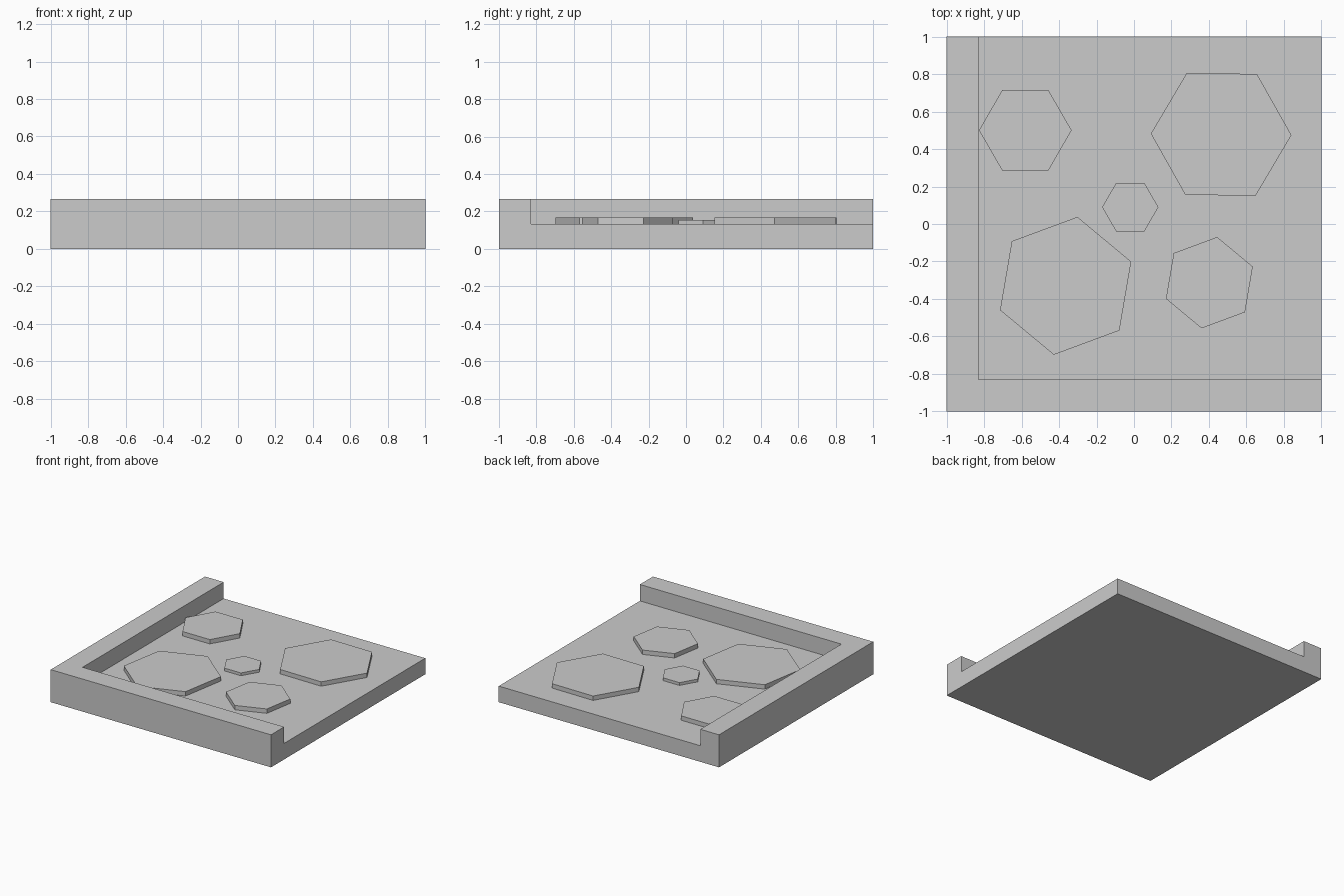
import bpy
from math import radians

if "Cube" in bpy.data.objects:
    bpy.data.objects.remove(bpy.data.objects["Cube"])

FLOOR, RIM = 0.132, 0.267   # floor height, wall height
WALL = -0.83                # inner face of both walls


def box(name, lo, hi):
    size = [b - a for a, b in zip(lo, hi)]
    bpy.ops.mesh.primitive_cube_add(size=1, location=[(a + b) / 2 for a, b in zip(lo, hi)])
    ob = bpy.context.object
    ob.name = name
    ob.scale = size
    bpy.ops.object.transform_apply(location=True, rotation=False, scale=True)
    return ob


def hex_pad(name, x, y, radius, angle, top):
    # Blender's first cylinder vertex lies on +y, so turn it to start on +x
    bpy.ops.mesh.primitive_cylinder_add(
        vertices=6, radius=radius, depth=top - FLOOR,
        location=(x, y, (top + FLOOR) / 2), rotation=(0, 0, radians(angle + 90)))
    bpy.context.object.name = name


# Tray: a slab with one corner cut away, leaving walls on the left and front
tray = box("tray", (-1, -1, 0), (1, 1, RIM))
cutter = box("tray_cutter", (WALL, WALL, FLOOR), (1.2, 1.2, 0.5))
cutter.hide_render = True
cut = tray.modifiers.new("recess", 'BOOLEAN')
cut.operation = 'DIFFERENCE'
cut.solver = 'EXACT'
cut.object = cutter
bpy.context.view_layer.objects.active = tray
bpy.ops.object.modifier_apply(modifier=cut.name)
bpy.data.objects.remove(cutter)

# Raised hexagonal paving stones
hex_pad("back_left_stone", -0.58, 0.50, 0.247, 0, 0.168)
hex_pad("back_right_stone", 0.465, 0.478, 0.375, -0.6, 0.168)
hex_pad("centre_stone", -0.02, 0.09, 0.15, 0, 0.155)
hex_pad("front_left_stone", -0.365, -0.33, 0.373, 20.3, 0.168)
hex_pad("front_right_stone", 0.402, -0.313, 0.247, 20.3, 0.168)
